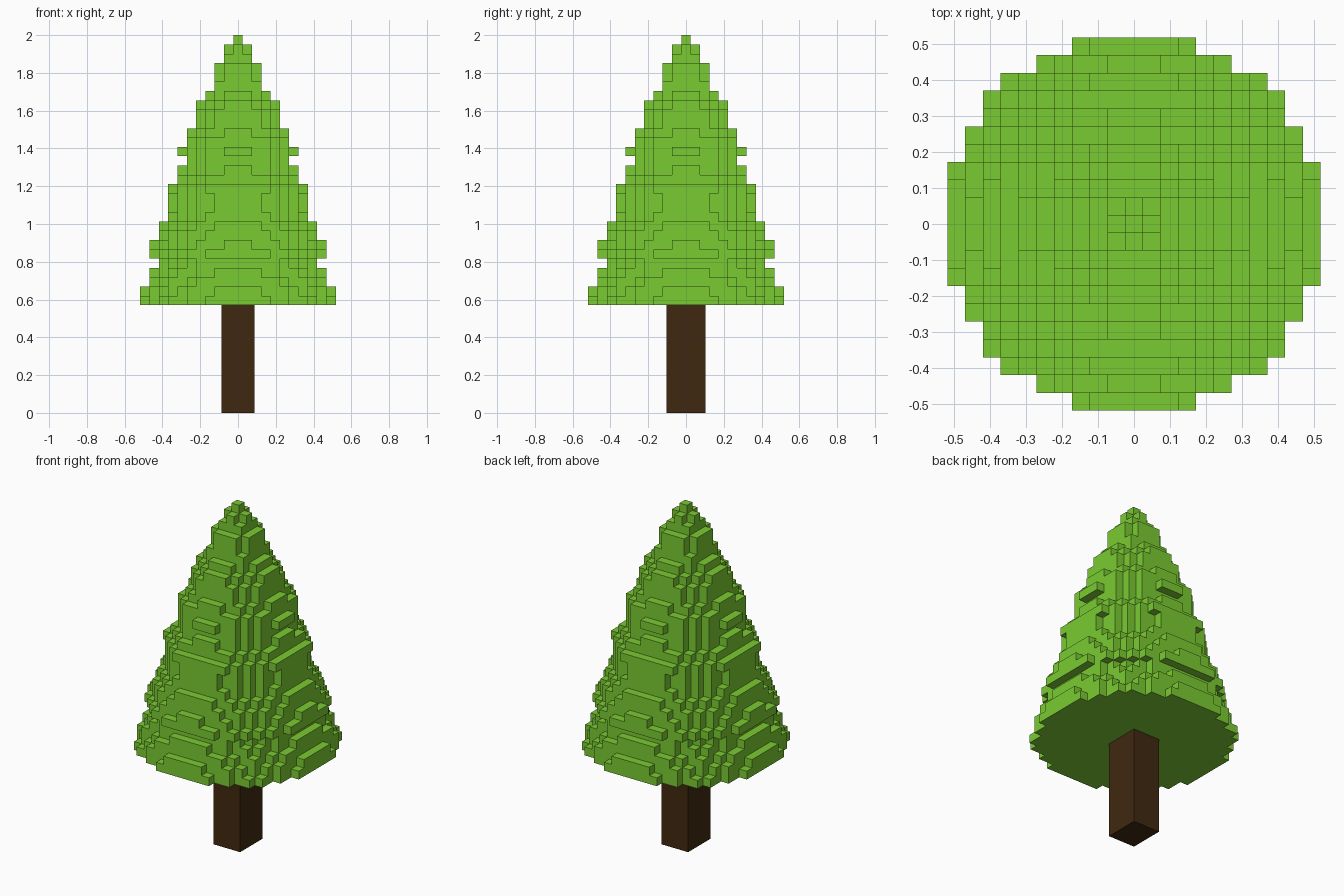
import bpy
import bmesh
from mathutils import Vector

default_cube = bpy.data.objects.get("Cube")
if default_cube:
    bpy.data.objects.remove(default_cube, do_unlink=True)

VOXEL = 0.0493
FOLIAGE_BASE = 0.57


def make_material(name, colour):
    material = bpy.data.materials.new(name)
    material.use_nodes = True
    material.diffuse_color = colour
    material.node_tree.nodes["Principled BSDF"].inputs["Base Color"].default_value = colour
    return material


def make_object(name, bm, material):
    mesh = bpy.data.meshes.new(name)
    bm.to_mesh(mesh)
    bm.free()
    mesh.materials.append(material)
    obj = bpy.data.objects.new(name, mesh)
    bpy.context.collection.objects.link(obj)
    return obj


def disc_cells(layer, radius):
    """Grid cells of one round foliage layer."""
    reach = range(-int(radius), int(radius) + 1)
    return {(x, y, layer) for x in reach for y in reach
            if x * x + y * y <= radius * radius}


def voxel_shell(cells):
    """Outer faces of a set of grid cells."""
    bm = bmesh.new()
    base = Vector((0, 0, FOLIAGE_BASE + VOXEL / 2))
    for cell in sorted(cells):
        centre = Vector(cell) * VOXEL + base
        for axis in range(3):
            for sign in (-1, 1):
                neighbour = list(cell)
                neighbour[axis] += sign
                if tuple(neighbour) in cells:
                    continue
                normal, u, v = Vector(), Vector(), Vector()
                normal[axis] = sign * VOXEL / 2
                u[(axis + 1) % 3] = sign * VOXEL / 2
                v[(axis + 2) % 3] = VOXEL / 2
                corners = (-u - v, u - v, u + v, v - u)
                bm.faces.new([bm.verts.new(centre + normal + c) for c in corners])
    bmesh.ops.remove_doubles(bm, verts=bm.verts, dist=VOXEL / 100)
    return bm


leaf_green = make_material("leaf green", (0.195, 0.597, 0.032, 1))
bark_brown = make_material("bark brown", (0.051, 0.022, 0.005, 1))

# Foliage: stacked round layers, radius in cells from the bottom to the tip
layer_radii = [10.67, 10.3, 9.9, 9.4, 8.97, 9.6, 9.15, 8.7, 8.3, 7.75,
               7.4, 7.4, 7.65, 6.8, 6.2, 5.9, 6.3, 5.9, 5.2, 4.8,
               4.5, 4.2, 3.3, 2.85, 2.4, 2.3, 1.5, 1.1, 0.5]
foliage_cells = set()
for layer, radius in enumerate(layer_radii):
    foliage_cells |= disc_cells(layer, radius)
make_object("foliage", voxel_shell(foliage_cells), leaf_green)

# Trunk: plain block, slightly deeper than wide
trunk = bmesh.new()
bmesh.ops.create_cube(trunk, size=1)
bmesh.ops.scale(trunk, vec=(0.174, 0.208, FOLIAGE_BASE), verts=trunk.verts)
bmesh.ops.translate(trunk, vec=(0, 0, FOLIAGE_BASE / 2), verts=trunk.verts)
make_object("trunk", trunk, bark_brown)
